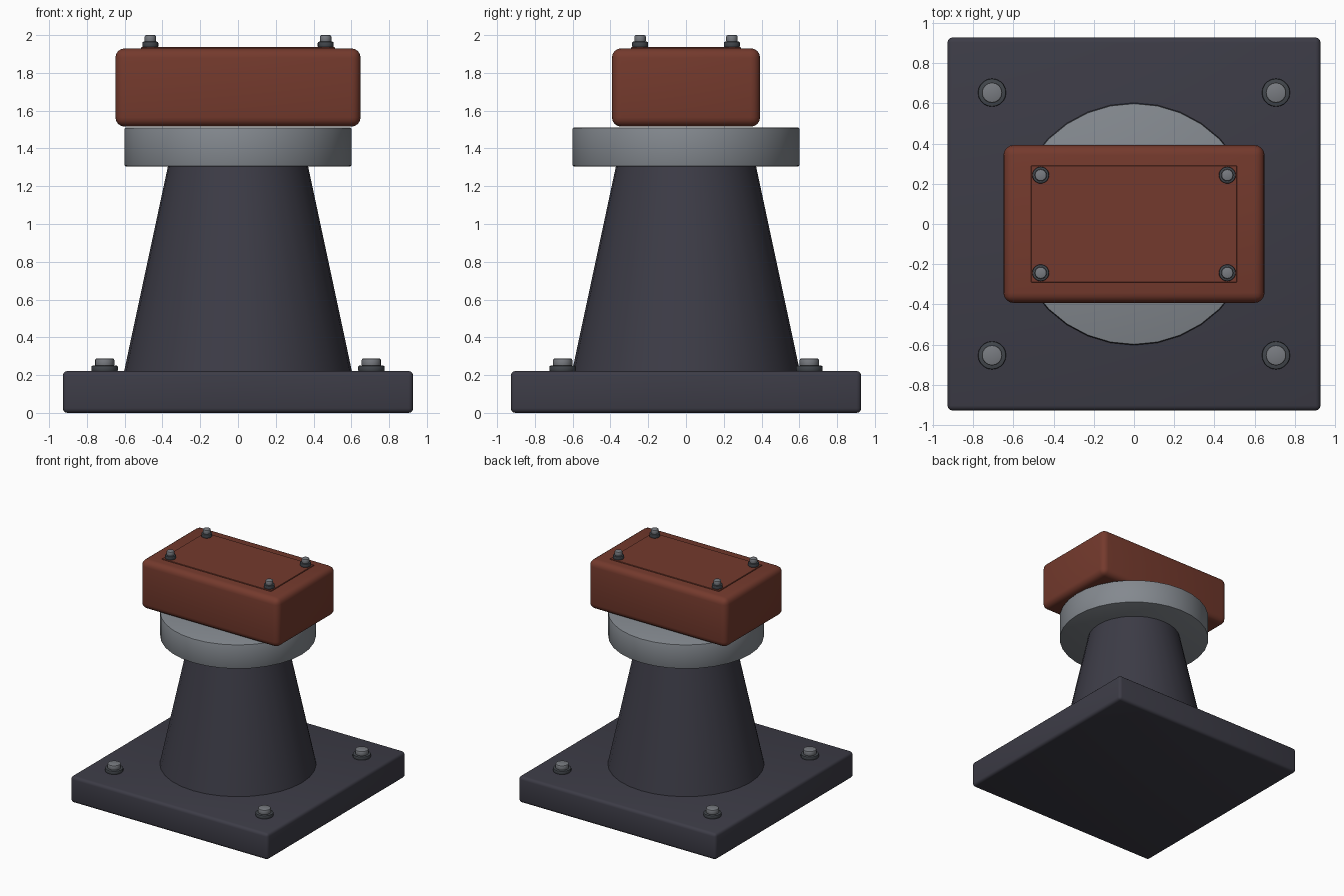
import bpy, math

if "Cube" in bpy.data.objects:
    bpy.data.objects.remove(bpy.data.objects["Cube"])


def material(name, rgb):
    m = bpy.data.materials.new(name)
    m.diffuse_color = (*rgb, 1)
    m.use_nodes = True
    m.node_tree.nodes["Principled BSDF"].inputs["Base Color"].default_value = m.diffuse_color
    return m


charcoal = material("charcoal", (0.046, 0.045, 0.062))
rust = material("rust_red", (0.175, 0.042, 0.026))
steel = material("steel_grey", (0.23, 0.25, 0.275))
bolt_steel = material("bolt_steel", (0.19, 0.20, 0.22))
washer_steel = material("washer_dark", (0.055, 0.062, 0.072))


def finish(name, mat, bevel, segments):
    ob = bpy.context.object
    ob.name = name
    ob.data.materials.append(mat)
    if bevel:
        mod = ob.modifiers.new("edge", "BEVEL")
        mod.width = bevel
        mod.segments = segments
        mod.limit_method = "ANGLE"
        mod.angle_limit = math.radians(40)
        bpy.ops.object.modifier_apply(modifier=mod.name)
    bpy.ops.object.shade_smooth_by_angle(angle=math.radians(35))
    return ob


def box(name, mat, sx, sy, z0, z1, bevel=0, segments=3):
    bpy.ops.mesh.primitive_cube_add(size=1, location=(0, 0, (z0 + z1) / 2))
    bpy.context.object.scale = (sx, sy, z1 - z0)
    bpy.ops.object.transform_apply(location=False, rotation=False, scale=True)
    return finish(name, mat, bevel, segments)


def cone(name, mat, r0, r1, z0, z1, x=0, y=0, sides=32, bevel=0, segments=2):
    bpy.ops.mesh.primitive_cone_add(vertices=sides, radius1=r0, radius2=r1,
                                    depth=z1 - z0, location=(x, y, (z0 + z1) / 2))
    return finish(name, mat, bevel, segments)


# Base, tapered column and turntable
box("base_plate", charcoal, 1.855, 1.855, 0, 0.222, 0.025)
cone("column", charcoal, 0.603, 0.37, 0.22, 1.31)
cone("turntable", steel, 0.6, 0.6, 1.305, 1.51, bevel=0.006)

# Housing with lid
box("housing", rust, 1.298, 0.785, 1.515, 1.93, 0.05, 4)
box("lid", rust, 1.025, 0.58, 1.92, 1.937, 0.002, 1)


# Bolt with washer at each corner
def bolts(name, x, y, z, washer_r, washer_h, head_r, top):
    for sx in (-1, 1):
        for sy in (-1, 1):
            cone(name + "_washer", washer_steel, washer_r, washer_r, z, z + washer_h,
                 sx * x, sy * y, 20, 0.006)
            cone(name + "_head", bolt_steel, head_r, head_r, z + washer_h - 0.005, top,
                 sx * x, sy * y, 16, 0.008)


bolts("base_bolt", 0.706, 0.653, 0.22, 0.07, 0.03, 0.051, 0.288)
bolts("lid_bolt", 0.464, 0.243, 1.935, 0.042, 0.03, 0.03, 2.0)
